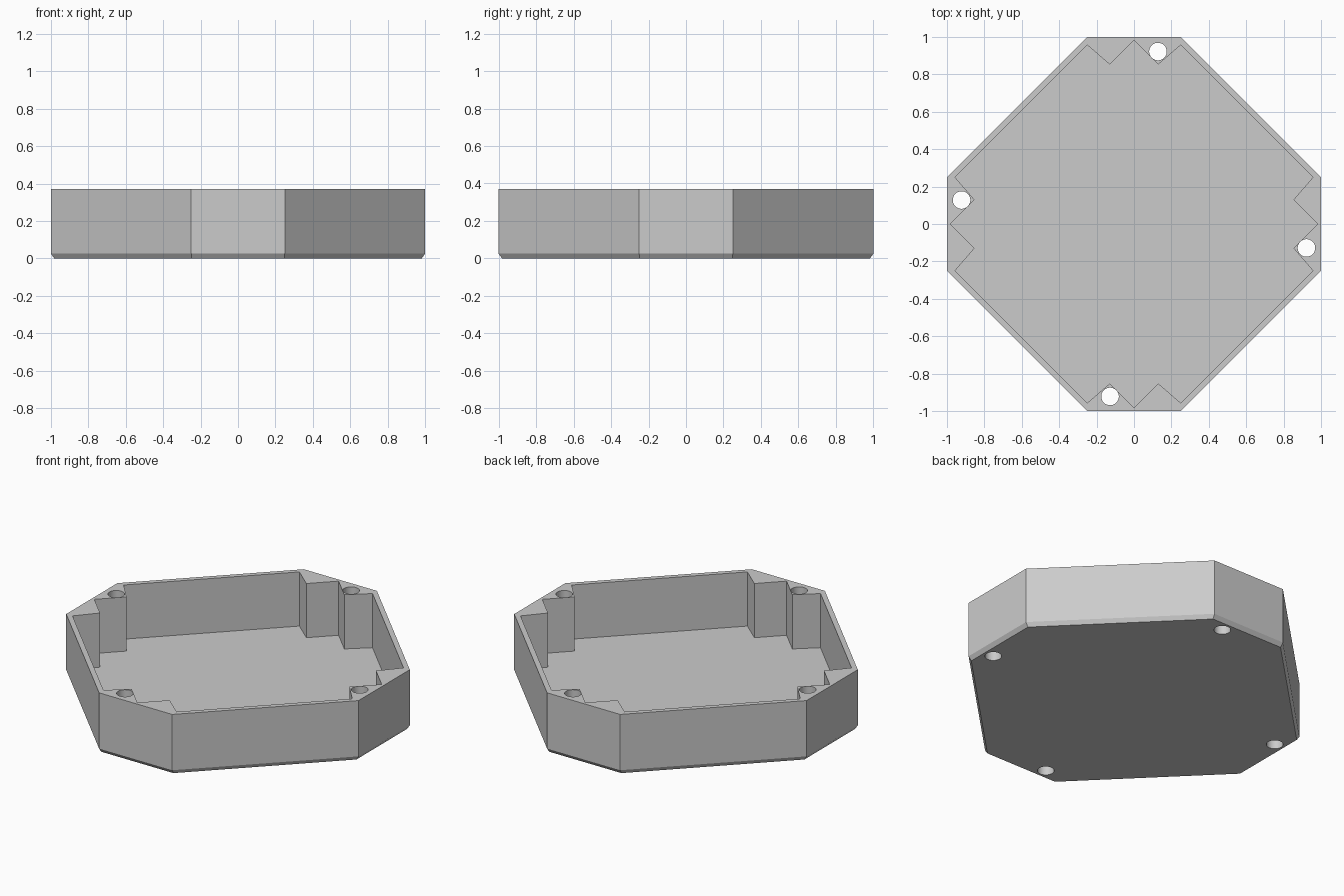
import bpy, bmesh, math

cube = bpy.data.objects.get("Cube")
if cube:
    bpy.data.objects.remove(cube, do_unlink=True)

HEIGHT, FLOOR, BEVEL = 0.37, 0.035, 0.02

grey = bpy.data.materials.new("light grey")
grey.use_nodes = True
colour = (0.6, 0.6, 0.6, 1)
grey.diffuse_color = colour
grey.node_tree.nodes["Principled BSDF"].inputs["Base Color"].default_value = colour


def four_fold(points):
    """Repeat the points of one side around the four sides."""
    out = []
    for k in range(4):
        c, s = round(math.cos(k * math.pi / 2)), round(math.sin(k * math.pi / 2))
        out += [(x * c - y * s, x * s + y * c) for x, y in points]
    return out


def loft(name, layers):
    """Closed solid through stacked outlines, given as (outline, z)."""
    bm = bmesh.new()
    rings = [[bm.verts.new((x, y, z)) for x, y in pts] for pts, z in layers]
    n = len(rings[0])
    for low, high in zip(rings, rings[1:]):
        for i in range(n):
            j = (i + 1) % n
            bm.faces.new((low[i], low[j], high[j], high[i]))
    bm.faces.new(rings[0][::-1])
    bm.faces.new(rings[-1])
    bmesh.ops.recalc_face_normals(bm, faces=bm.faces[:])
    mesh = bpy.data.meshes.new(name)
    bm.to_mesh(mesh)
    bm.free()
    mesh.materials.append(grey)
    obj = bpy.data.objects.new(name, mesh)
    bpy.context.collection.objects.link(obj)
    return obj


def cut(target, cutter):
    """Subtract the cutter, then discard it."""
    cutter.hide_render = True
    mod = target.modifiers.new("cut", 'BOOLEAN')
    mod.operation, mod.solver, mod.object = 'DIFFERENCE', 'EXACT', cutter
    bpy.ops.object.select_all(action='DESELECT')
    target.select_set(True)
    bpy.context.view_layer.objects.active = target
    bpy.ops.object.modifier_apply(modifier=mod.name)
    bpy.data.objects.remove(cutter, do_unlink=True)


# Octagonal tray body with a small chamfer around the underside
outer = four_fold([(1, -0.25), (1, 0.25)])
base = four_fold([(1 - BEVEL * 0.85, -0.247), (1 - BEVEL * 0.85, 0.247)])
tray = loft("tray", [(base, 0), (outer, BEVEL + 0.005), (outer, HEIGHT)])

# Cavity with two pointed screw posts on each short side
cavity = four_fold([(0.957, -0.25), (0.853, -0.13), (0.983, 0),
                    (0.853, 0.13), (0.957, 0.25)])
cut(tray, loft("cavity_cutter", [(cavity, FLOOR), (cavity, HEIGHT + 0.1)]))

# Screw hole through one post of each side
for cx, cy in four_fold([(0.922, -0.128)]):
    ring = [(cx + 0.047 * math.cos(a * math.pi / 16),
             cy + 0.047 * math.sin(a * math.pi / 16)) for a in range(32)]
    cut(tray, loft("hole_cutter", [(ring, -0.1), (ring, HEIGHT + 0.1)]))

bpy.ops.object.shade_smooth_by_angle(angle=math.radians(20))
